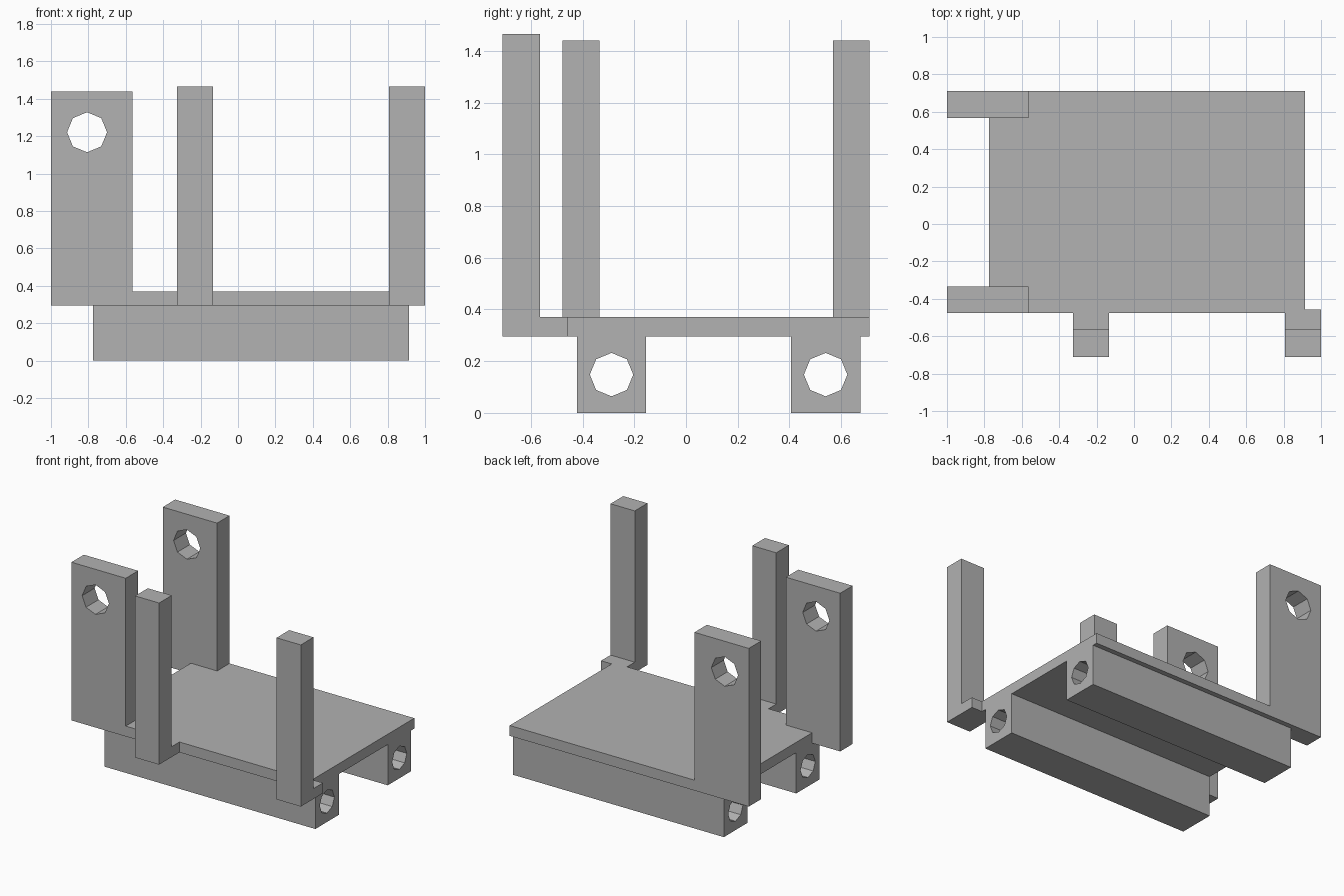
import bpy
import bmesh
from math import pi
from mathutils import Matrix, Vector

cube = bpy.data.objects.get("Cube")
if cube:
    bpy.data.objects.remove(cube, do_unlink=True)

grey = bpy.data.materials.new("plain grey")
grey.use_nodes = True
grey.diffuse_color = (0.445, 0.445, 0.445, 1)
grey.node_tree.nodes["Principled BSDF"].inputs["Base Color"].default_value = (0.445, 0.445, 0.445, 1)


def finish(name, bm):
    mesh = bpy.data.meshes.new(name)
    bm.to_mesh(mesh)
    bm.free()
    mesh.materials.append(grey)
    ob = bpy.data.objects.new(name, mesh)
    bpy.context.collection.objects.link(ob)
    return ob


def box(name, x, y, z):
    """Box given by its (low, high) range on each axis."""
    bm = bmesh.new()
    size = [b - a for a, b in (x, y, z)]
    mid = [(a + b) / 2 for a, b in (x, y, z)]
    bmesh.ops.create_cube(bm, size=1, matrix=Matrix.Translation(mid) @ Matrix.Diagonal(size + [1]))
    return finish(name, bm)


def bore(ob, centre, radius, axis):
    """Cut an eight-sided hole right through a part along an axis."""
    bm = bmesh.new()
    turn = Matrix.Rotation(pi / 2, 4, "Y" if axis == "X" else "X")
    bmesh.ops.create_cone(bm, cap_ends=True, segments=8, radius1=radius, radius2=radius,
                          depth=4, matrix=Matrix.Translation(Vector(centre)) @ turn)
    cutter = finish("hole_cutter", bm)
    cutter.hide_render = True
    mod = ob.modifiers.new("hole", "BOOLEAN")
    mod.operation = "DIFFERENCE"
    mod.solver = "EXACT"
    mod.object = cutter
    graph = bpy.context.evaluated_depsgraph_get()
    cut_mesh = bpy.data.meshes.new_from_object(ob.evaluated_get(graph))
    ob.modifiers.clear()
    ob.data = cut_mesh
    bpy.data.objects.remove(cutter, do_unlink=True)


DECK_X = (-0.775, 0.915)
DECK_Z = (0.295, 0.37)
FRONT, BACK = -0.477, 0.71

# Flat deck
box("deck", DECK_X, (FRONT, BACK), DECK_Z)

# Bored rails under the deck
for name, y in (("front_rail", -0.288), ("back_rail", 0.54)):
    rail = box(name, DECK_X, (y - 0.134, y + 0.134), (0, DECK_Z[0]))
    bore(rail, (0, y, 0.148), 0.084, "X")

# Tall plates with a hole near the top
for name, y in (("front_upright", FRONT), ("back_upright", BACK - 0.142)):
    upright = box(name, (-1, -0.565), (y, y + 0.142), (DECK_Z[0], 1.44))
    bore(upright, (-0.807, y, 1.221), 0.107, "Y")

# Slim front posts, each joined to the deck by a short tab
for name, x, tab_end in (("right_post", (-0.327, -0.135), FRONT),
                         ("left_post", (0.806, 1), -0.457)):
    box(name, x, (-0.71, -0.565), (DECK_Z[0], 1.465))
    box(name + "_tab", x, (-0.565, tab_end), DECK_Z)
